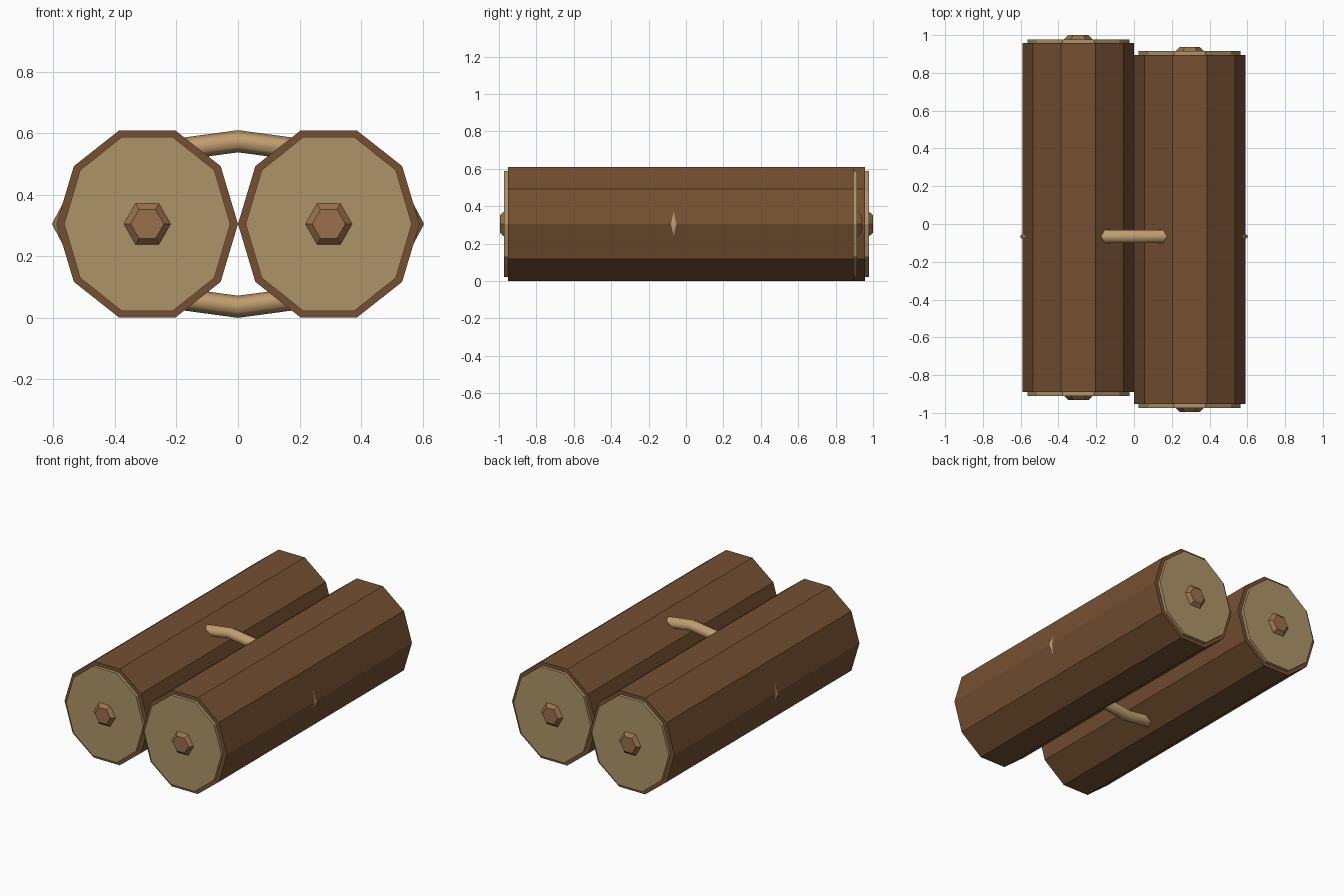
import bpy, math
from mathutils import Matrix

if "Cube" in bpy.data.objects:
    bpy.data.objects.remove(bpy.data.objects["Cube"])


def material(name, rgb):
    m = bpy.data.materials.new(name)
    m.diffuse_color = (*rgb, 1)
    m.use_nodes = True
    m.node_tree.nodes["Principled BSDF"].inputs["Base Color"].default_value = m.diffuse_color
    return m


BARK = material("bark_brown", (0.175, 0.080, 0.031))
WOOD = material("cut_wood_tan", (0.42, 0.296, 0.140))
CORE = material("core_brown", (0.318, 0.163, 0.072))
ROPE = material("rope_tan", (0.52, 0.34, 0.160))
MID_Z = 0.305


def prism(name, mat, x, rings, sides):
    """Closed prism along y; rings are (y, x radius, z radius)."""
    verts, faces = [], []
    for y, rx, rz in rings:
        for i in range(sides):
            a = 2 * math.pi * i / sides
            verts.append((x + rx * math.cos(a), y, MID_Z + rz * math.sin(a)))
    for r in range(len(rings) - 1):
        for i in range(sides):
            j = (i + 1) % sides
            faces.append((r * sides + i, (r + 1) * sides + i,
                          (r + 1) * sides + j, r * sides + j))
    faces.append(tuple(range(sides)))
    last = (len(rings) - 1) * sides
    faces.append(tuple(last + i for i in reversed(range(sides))))
    me = bpy.data.meshes.new(name)
    me.from_pydata(verts, [], faces)
    me.materials.append(mat)
    ob = bpy.data.objects.new(name, me)
    bpy.context.collection.objects.link(ob)
    return ob


# Two staggered logs, each with pale cut ends and a raised hexagonal core
for side, x, mid in (("left", -0.295, 0.034), ("right", 0.295, -0.029)):
    prism(side + "_log", BARK, x,
          [(mid - 0.924, 0.295, 0.320), (mid + 0.924, 0.295, 0.320)], 10)
    prism(side + "_cut_ends", WOOD, x,
          [(mid - 0.944, 0.270, 0.297), (mid + 0.944, 0.270, 0.297)], 10)
    prism(side + "_core", CORE, x,
          [(mid - 0.966, 0.054, 0.054), (mid - 0.944, 0.076, 0.077),
           (mid + 0.944, 0.076, 0.077), (mid + 0.966, 0.054, 0.054)], 6)

# Rope loop binding the logs: a torus stretched sideways
bpy.ops.mesh.primitive_torus_add(major_segments=12, minor_segments=6,
                                 major_radius=0.269, minor_radius=0.036)
rope = bpy.context.object
rope.name = "rope_loop"
rope.data.transform(Matrix.Translation((0, -0.066, MID_Z))
                    @ Matrix.Rotation(math.pi / 2, 4, 'X')
                    @ Matrix.Diagonal((0.605 / 0.305, 1, 1.1, 1)))
rope.data.materials.append(ROPE)
bpy.ops.object.shade_smooth()
